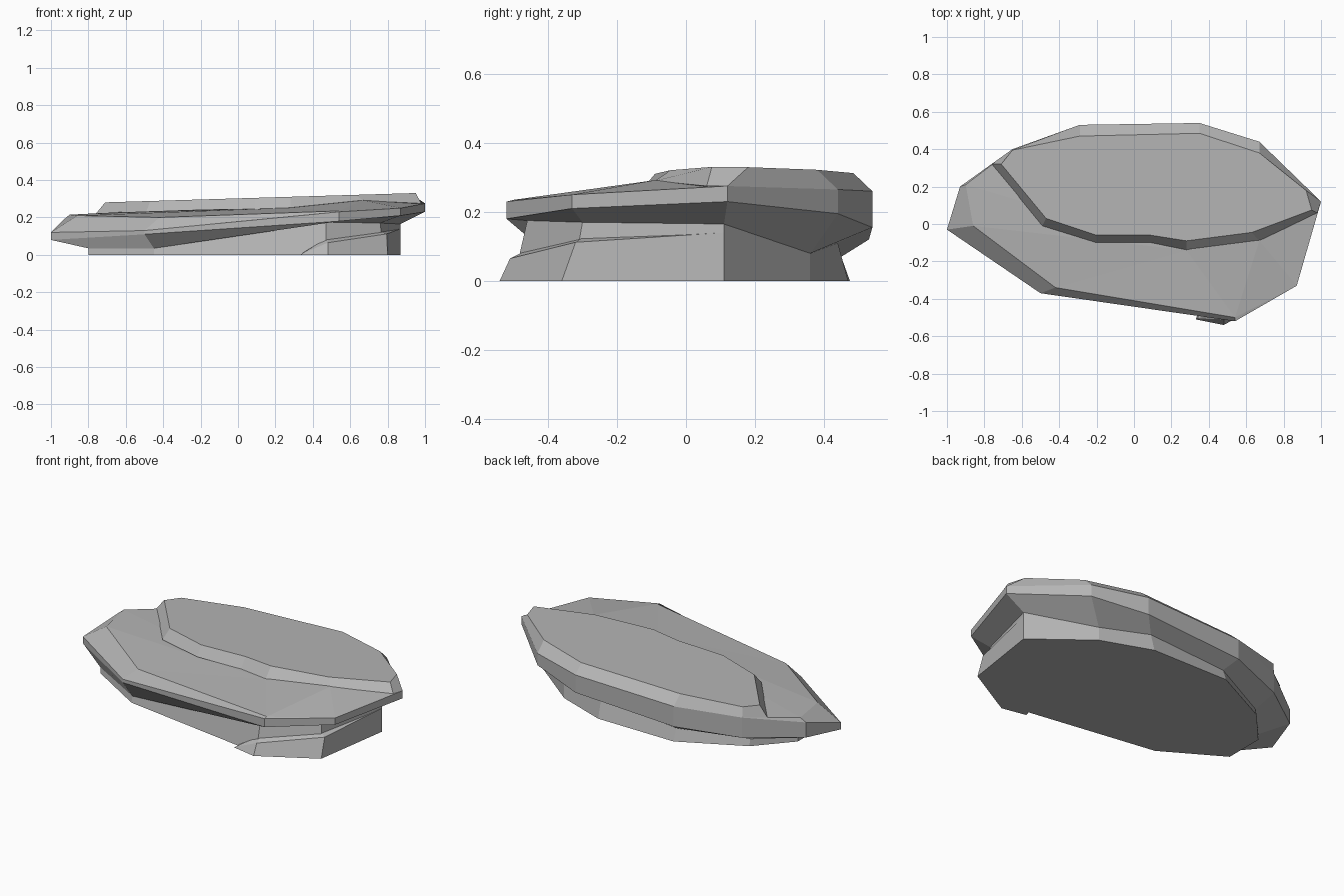
import bpy
import bmesh

# Remove only the default cube
default_cube = bpy.data.objects.get("Cube")
if default_cube:
    bpy.data.objects.remove(default_cube, do_unlink=True)

CM = 0.01  # all outlines below are written in hundredths of a unit

# One stone colour for every part
stone_grey = bpy.data.materials.new("stone_grey")
stone_grey.use_nodes = True
stone_colour = (0.46, 0.46, 0.46, 1.0)
stone_grey.diffuse_color = stone_colour
stone_grey.node_tree.nodes["Principled BSDF"].inputs["Base Color"].default_value = stone_colour


def add_ring(bm, outline):
    """Add one horizontal outline of the rock and return its vertices."""
    return [bm.verts.new([value * CM for value in point]) for point in outline]


def bridge(bm, lower, upper):
    """Join two outlines of equal length with a band of quads."""
    count = len(lower)
    for i in range(count):
        j = (i + 1) % count
        bm.faces.new((lower[i], lower[j], upper[j], upper[i]))


def loft(bm, outlines):
    """Stack several outlines, closing only the underside."""
    rings = [add_ring(bm, outline) for outline in outlines]
    for lower, upper in zip(rings, rings[1:]):
        bridge(bm, lower, upper)
    bm.faces.new(list(reversed(rings[0])))
    return rings


def finish(bm, name):
    """Turn the mesh into a flat shaded stone object."""
    bmesh.ops.remove_doubles(bm, verts=bm.verts[:], dist=0.0005)
    bmesh.ops.recalc_face_normals(bm, faces=bm.faces[:])
    mesh = bpy.data.meshes.new(name)
    bm.to_mesh(mesh)
    bm.free()
    mesh.materials.append(stone_grey)
    rock = bpy.data.objects.new(name, mesh)
    bpy.context.collection.objects.link(rock)
    return rock


# Outlines run from the -x tip, along the front, then around the back
foot = [(-80, -15), (-45, -36), (47, -50), (78, -33), (87, 11),
        (55, 36), (25, 47), (-25, 47.5), (-62, 29), (-80, 9)]
neck = [(-80, -15, 3.5), (-45, -35, 3.5), (47, -46, 17.5), (76, -30, 17),
        (87, 11, 16.5), (55, 36, 8), (25, 44, 11), (-25, 45, 7),
        (-62, 28, 4), (-80, 9, 3.5)]

# Widest outline: x, y, height of lower edge, height of upper edge
rim = [(-100, -3, 8, 12), (-50, -37, 11, 13), (54, -52, 18, 23),
       (87, -33, 21, 25), (100, 12, 23, 27.5), (67, 44, 19.5, 26.5),
       (35, 54, 15.5, 26), (-29, 53, 12, 24), (-65, 40, 10, 22),
       (-93, 20, 10, 19)]
rim_lower = [(x, y, low) for x, y, low, high in rim]
rim_upper = [(x, y, high) for x, y, low, high in rim]

# The shoulder steps in from the rim only along the front and -x end
shoulder = list(rim_upper)
shoulder[0] = (-86, -1, 21)
shoulder[1] = (-42, -34, 20)
shoulder[2] = (54, -50, 23.5)
shoulder[9] = (-90, 21, 21.5)

# Main slab: foot, undercut neck, rim and sloping ledge
slab = bmesh.new()
rings = loft(slab, [[(x, y, 0) for x, y in foot], neck,
                    rim_lower, rim_upper, shoulder])
top = rings[-1]
step_point, ridge_point = add_ring(slab, [(28, -14, 25.2), (67, -9, 29.2)])
tip, front, corner, side, end = top[:5]
ledge_faces = [
    (top[-1], tip, step_point),
    (tip, front, step_point),
    (front, corner, step_point),
    (corner, ridge_point, step_point),
    (corner, side, ridge_point),
    (side, end, ridge_point),
    top[4:] + [step_point, ridge_point],
]
for corners in ledge_faces:
    slab.faces.new(corners)
finish(slab, "main_slab")

# Raised plateau: bevelled upper layer with a gently tilted flat top
plateau_base = [(-76, 32, 22), (-49, -1, 23), (-20, -10, 24), (9, -10, 24.5),
                (28, -14, 25), (67, -9, 29), (98, 6, 27.5), (100, 12, 27.5),
                (67, 44, 26.5), (35, 54, 26), (-29, 53, 24), (-65, 40, 22)]
plateau_edge = [(-71, 32), (-47, 3), (-20, -6), (9, -6), (28, -9), (63, -4.5),
                (95, 7.5), (92, 18), (67, 38), (35, 48.5), (-29, 47), (-65, 39.5)]
plateau_top = [(x, y, 30.2 + 0.03 * x) for x, y in plateau_edge]
plateau = bmesh.new()
plateau_rings = loft(plateau, [plateau_base, plateau_top])
plateau.faces.new(plateau_rings[-1])
finish(plateau, "raised_plateau")

# Broken lip wrapped around the front +x corner of the foot
lip_base = [(33, -51, 0), (48, -54, 0), (80, -36, 0), (87, 11, 0), (50, 0, 0)]
lip_edge = [(34, -50.5, 0.5), (48, -51, 6.5), (79.5, -32, 11.2),
            (87, 11, 14), (50, 0, 14)]
lip_shelf = [(46, -47, 8), (47.5, -46, 9), (76, -30, 12.5),
             (86, 11, 14.2), (50, 0, 14.2)]
lip = bmesh.new()
lip_rings = loft(lip, [lip_base, lip_edge, lip_shelf])
lip.faces.new(lip_rings[-1])
finish(lip, "lower_lip")
